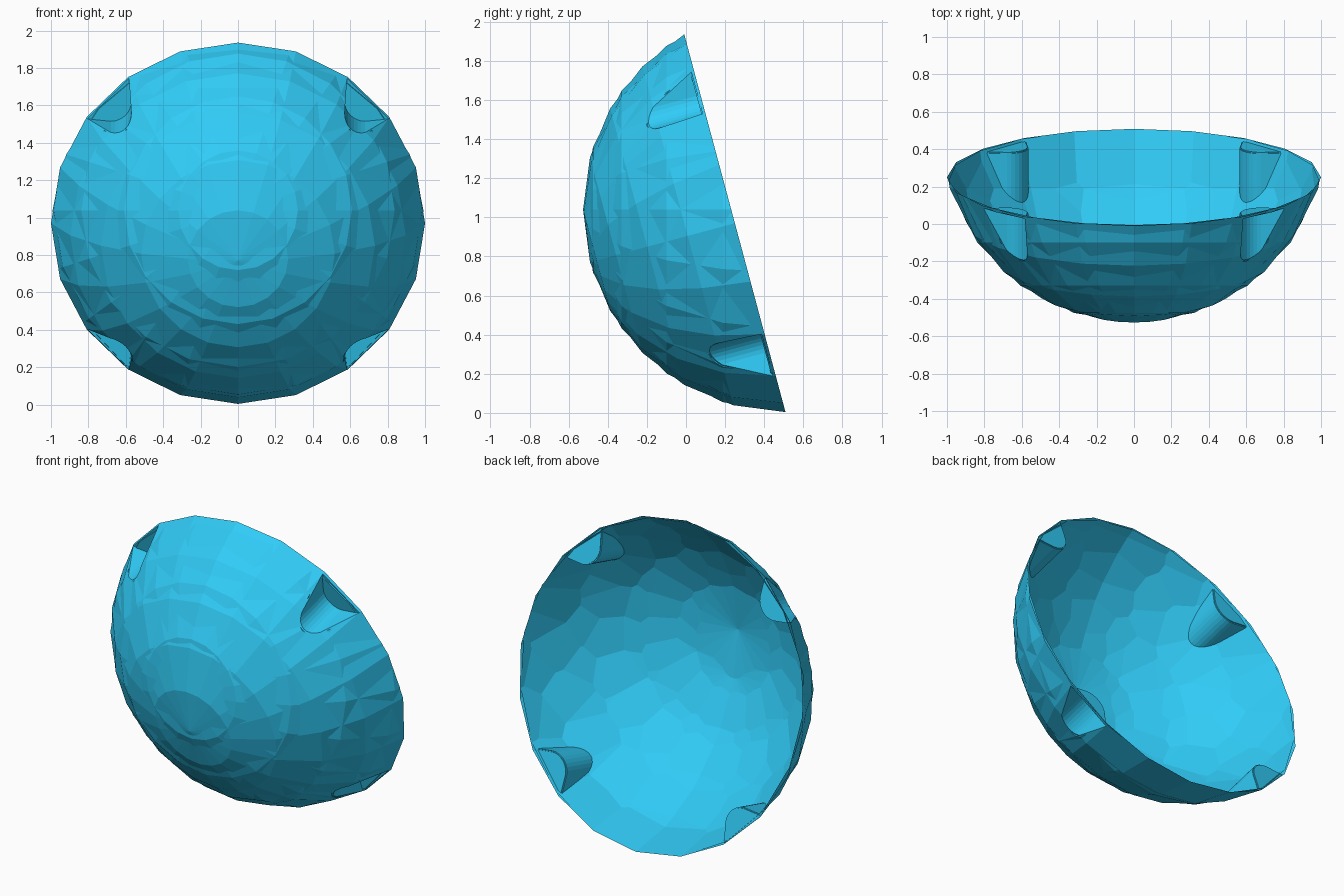
import bpy, bmesh, math
from mathutils import Matrix, Vector

if "Cube" in bpy.data.objects:
    bpy.data.objects.remove(bpy.data.objects["Cube"])

TILT = math.radians(15)
R = 1.0353
CZ = R * math.cos(math.radians(75))   # sphere centre above the rim plane

mat = bpy.data.materials.new("blue")
mat.diffuse_color = (0.03, 0.6, 0.93, 1)
mat.use_nodes = True
mat.node_tree.nodes["Principled BSDF"].inputs["Base Color"].default_value = mat.diffuse_color

# rim plane frame: local z points out of the bowl opening
FRAME = Matrix.Translation((0, 0.25, 0.97)) @ Matrix.Rotation(TILT - math.pi / 2, 4, 'X')


def new_object(name, bm):
    me = bpy.data.meshes.new(name)
    bm.to_mesh(me)
    bm.free()
    ob = bpy.data.objects.new(name, me)
    bpy.context.collection.objects.link(ob)
    return ob


def notch_cutter(name, grow):
    # four rounded-corner prisms that dent the wall next to the rim
    c, r = 0.68, 0.11 + grow
    arc = [(c + r * math.cos(a), c + r * math.sin(a))
           for a in (math.radians(180 + 90 * i / 8) for i in range(9))]
    outline = arc + [(1.25, 0.63 - grow), (1.25, 1.25), (0.63 - grow, 1.25)]
    bm = bmesh.new()
    for sx in (-1, 1):
        for sy in (-1, 1):
            f = bm.faces.new([bm.verts.new((sx * x, sy * y, -0.015 - grow)) for x, y in outline])
            ext = bmesh.ops.extrude_face_region(bm, geom=[f], use_keep_orig=True)["geom"]
            bmesh.ops.translate(bm, vec=(0, 0, -1),
                                verts=[g for g in ext if isinstance(g, bmesh.types.BMVert)])
    bmesh.ops.recalc_face_normals(bm, faces=bm.faces)
    ob = new_object(name, bm)
    ob.hide_render = True
    return ob


def bowl_shell(name, ring_step, pole_tilt, grow):
    # sphere with its pole downwards, trimmed at the rim plane
    bm = bmesh.new()
    bmesh.ops.create_uvsphere(bm, u_segments=20, v_segments=round(180 / ring_step), radius=R)
    bm.transform(Matrix.Translation((0, 0, CZ)) @ Matrix.Rotation(pole_tilt, 4, 'X'))
    cut = bmesh.ops.bisect_plane(bm, geom=bm.verts[:] + bm.edges[:] + bm.faces[:], dist=1e-4,
                                 plane_co=(0, 0, 0), plane_no=(0, 0, 1), clear_outer=True)
    rim = [e for e in bm.edges if e.is_boundary]
    for v in {v for e in rim for v in e.verts}:
        v.co.z = 0
    bmesh.ops.contextual_create(bm, geom=rim)
    bmesh.ops.recalc_face_normals(bm, faces=bm.faces)
    ob = new_object(name, bm)

    # dent the solid, then open it at the rim
    cutter = notch_cutter(name + "_cutter", grow)
    mod = ob.modifiers.new("notches", 'BOOLEAN')
    mod.operation = 'DIFFERENCE'
    mod.solver = 'EXACT'
    mod.object = cutter
    bpy.context.view_layer.update()
    me = bpy.data.meshes.new_from_object(ob.evaluated_get(bpy.context.evaluated_depsgraph_get()))
    ob.modifiers.clear()
    bpy.data.objects.remove(cutter)
    bm = bmesh.new()
    bm.from_mesh(me)
    lid = [f for f in bm.faces if all(abs(v.co.z) < 1e-3 for v in f.verts)]
    bmesh.ops.delete(bm, geom=lid, context='FACES')
    bm.transform(FRAME)
    bm.to_mesh(ob.data)
    bm.free()
    ob.data.materials.clear()
    ob.data.materials.append(mat)
    for p in ob.data.polygons:
        p.material_index = 0
        p.use_smooth = False
    return ob


# outer dome is square to the rim, inner dome has its pole tipped lower
bowl_shell("outer_bowl", 15, 0.0, 0.0)
bowl_shell("inner_bowl", 18, -TILT, 0.006)
